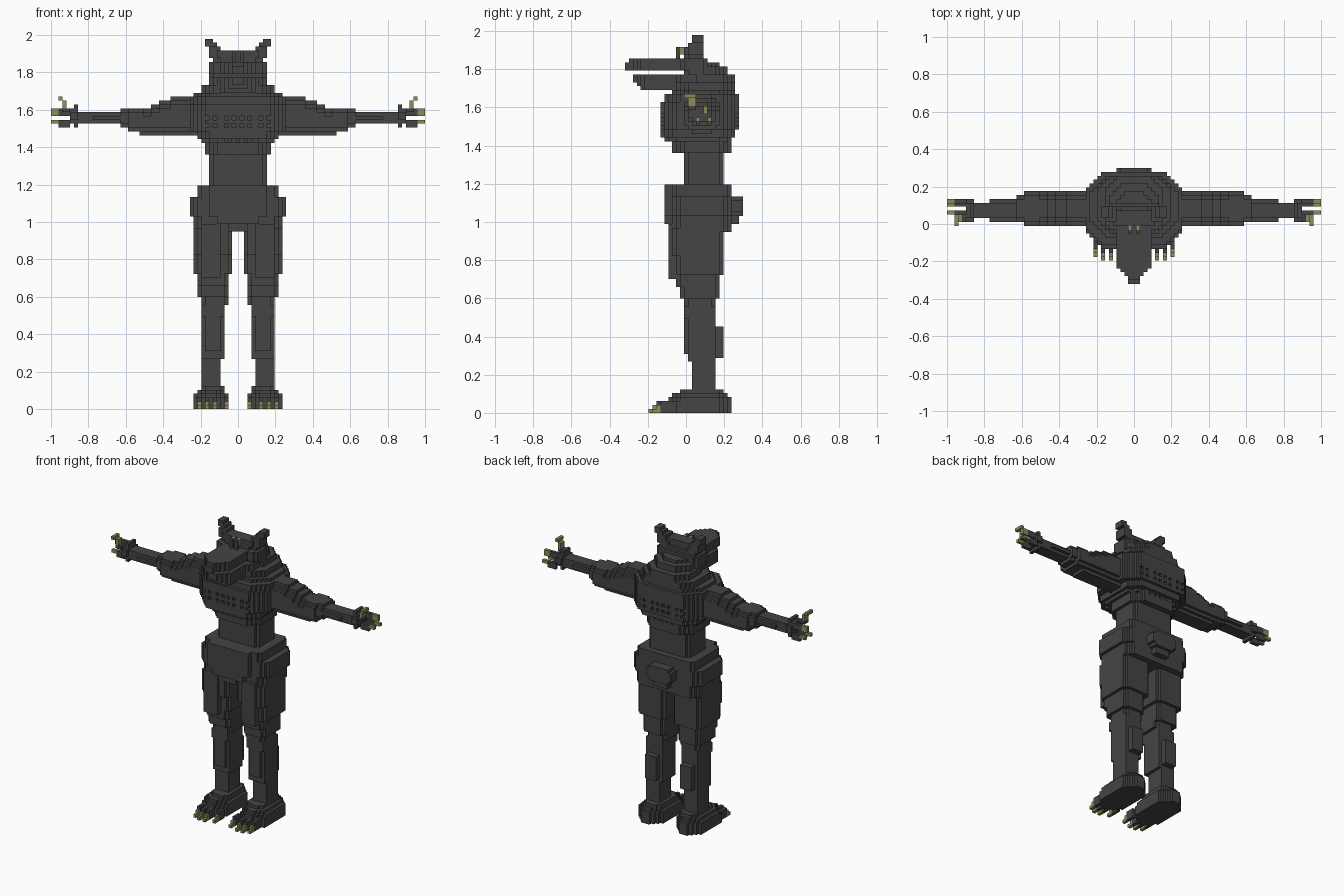
import bpy
import math

V = 2 / 97          # edge of one cube
cells = {}          # (i, j, k) -> (part, material index)


def span(a, b, shift):
    """Cube indices whose centres lie between a and b."""
    return range(math.ceil(a / V - shift - 1e-6), math.floor(b / V - shift + 1e-6) + 1)


def block(part, x, y, z, cut=0, mat=0, axis=2, mirror=True):
    """Box of cubes; cut chamfers the four corners around the given axis."""
    r = [span(*x, 0), span(*y, 0), span(*z, 0.5)]
    others = [a for a in range(3) if a != axis]
    for i in r[0]:
        for j in r[1]:
            for k in r[2]:
                c = (i, j, k)
                d = [min(c[a] - r[a][0], r[a][-1] - c[a]) for a in others]
                if sum(d) < cut:
                    continue
                cells[c] = (part, mat)
                if mirror:
                    cells[(-i, j, k)] = (part, mat)


def layers(part, rows):
    """Stack of centred slabs: z0, z1, half width, y0, y1, corner cut."""
    for z0, z1, h, y0, y1, cut in rows:
        block(part, (-h, h), (y0, y1), (z0, z1), cut)


# barrel chest and hunched upper back
layers("torso", [
    (1.36, 1.42, .185, -.08, .23, 3), (1.42, 1.45, .205, -.12, .24, 3),
    (1.45, 1.48, .225, -.135, .25, 3), (1.48, 1.62, .265, -.135, .27, 4),
    (1.62, 1.66, .265, -.12, .27, 4), (1.66, 1.70, .245, -.08, .26, 4),
    (1.70, 1.73, .20, -.06, .255, 3), (1.73, 1.77, .16, -.02, .25, 3),
    (1.77, 1.81, .14, 0, .21, 3), (1.81, 1.84, .10, 0, .17, 2)])
layers("waist", [(1.16, 1.37, .155, -.015, .19, 1)])

# small hollows between ribs on the chest and back
for z in (1.44, 1.51, 1.55):
    for n in (1, 3, 6, 8):
        for s in (-1, 1):
            row = [c for c in cells if c[0] == s * n and c[2] == int(z / V)]
            front, back = min(c[1] for c in row), max(c[1] for c in row)
            for j in (front, back):
                cells.pop((s * n, j, int(z / V)), None)

# hips, front flap and rear stub
layers("hips", [
    (.95, 1.04, .235, -.08, .245, 2), (1.04, 1.13, .265, -.08, .245, 2),
    (1.13, 1.19, .215, -.08, .245, 1)])
block("front_flap", (-.15, .15), (-.105, -.07), (1.03, 1.19))
block("front_flap", (-.11, .11), (-.105, -.07), (.99, 1.03))
block("front_flap", (-.05, .05), (-.10, -.06), (.95, .99))
block("tail_stub", (-.095, .095), (.24, .30), (1.03, 1.13), 1, axis=1)
block("tail_stub", (-.06, .06), (.24, .28), (1.00, 1.03))

# legs: x0, x1, y0, y1, z0, z1, cut
for x0, x1, y0, y1, z0, z1, cut in [
        (.04, .235, -.08, .205, .82, .96, 1), (.04, .235, -.06, .19, .73, .82, 1),
        (.045, .215, -.06, .175, .66, .73, 1), (.06, .215, -.04, .17, .60, .66, 1),
        (.06, .205, -.02, .155, .55, .60, 1), (.07, .19, -.01, .155, .50, .55, 0),
        (.07, .19, .02, .155, .26, .50, 0), (.09, .19, .03, .155, .08, .26, 0),
        (.09, .17, .15, .195, .29, .46, 0), (.09, .17, .0, .03, .30, .50, 0)]:
    block("legs", (x0, x1), (y0, y1), (z0, z1), cut)
block("thigh_pads", (.10, .20), (-.085, -.05), (.70, .98))

# feet with four toes and claws
for x0, x1, y0, y1, z0, z1, cut in [
        (.05, .245, -.12, .235, 0, .06, 3), (.05, .245, -.10, .235, .06, .08, 3),
        (.07, .225, -.08, .215, .08, .10, 2), (.08, .205, -.04, .195, .10, .125, 1)]:
    block("feet", (x0, x1), (y0, y1), (z0, z1), cut)
for x in (3, 5, 7, 9):
    cx = (x + (x > 4)) * V
    reach = -.15 if x in (5, 7) else -.13
    block("toes", (cx - .012, cx + .012), (reach, -.08), (0, .065))
    block("toe_claws", (cx - .005, cx + .005), (reach - .05, reach - .005), (0, .025), mat=1)
    block("toe_claws", (cx - .005, cx + .005), (reach - .025, reach - .005), (.02, .045), mat=1)

# arms tapering outwards: x0, x1, y0, y1, z0, z1
for x0, x1, y0, y1, z0, z1, cut in [
        (.20, .36, 0, .18, 1.46, 1.67, 2), (.34, .42, 0, .18, 1.46, 1.65, 2),
        (.40, .46, 0, .18, 1.46, 1.63, 2), (.44, .52, 0, .18, 1.46, 1.615, 2),
        (.50, .58, .0, .165, 1.485, 1.61, 1), (.56, .63, .02, .145, 1.50, 1.61, 1),
        (.62, .77, .02, .14, 1.52, 1.59, 1), (.76, .87, .04, .12, 1.52, 1.58, 0)]:
    block("arms", (x0, x1), (y0, y1), (z0, z1), cut, axis=0)

# hands, fingers and claws
block("hands", (.855, .905), (.02, .14), (1.52, 1.60), 1, axis=0)
block("hands", (.865, .885), (.04, .12), (1.50, 1.62))
for y, z, x1 in [(.125, 1.535, .95), (.06, 1.535, .96), (.10, 1.585, .95)]:
    block("fingers", (.90, x1), (y - .012, y + .012), (z - .02, z + .02))
    block("finger_claws", (x1, 1.0), (y - .014, y + .014), (z - .018, z + .018), mat=1)
block("thumbs", (.89, .94), (.015, .045), (1.58, 1.61))
block("thumb_claws", (.925, .945), (.015, .045), (1.61, 1.65), mat=1)
block("thumb_claws", (.94, .96), (.0, .045), (1.64, 1.67), mat=1)

# head with open jaws
layers("head", [
    (1.70, 1.77, .125, -.08, .12, 2), (1.77, 1.80, .155, -.01, .12, 1),
    (1.80, 1.85, .145, -.04, .12, 1), (1.85, 1.88, .105, -.02, .10, 1),
    (1.88, 1.92, .105, .0, .08, 0)])
layers("upper_jaw", [
    (1.80, 1.835, .035, -.31, 0, 0), (1.80, 1.855, .055, -.29, 0, 1),
    (1.80, 1.855, .09, -.25, 0, 1)])
layers("lower_jaw", [
    (1.735, 1.77, .035, -.285, 0, 0), (1.715, 1.77, .055, -.265, 0, 0),
    (1.70, 1.755, .085, -.23, 0, 1), (1.755, 1.77, .085, -.23, 0, 1)])
block("eyes", (.015, .025), (-.03, -.01), (1.885, 1.92), mat=1)
block("brow", (.015, .025), (-.05, -.03), (1.85, 1.92))

# stepped ears
for x0, x1, y0, y1, z0, z1 in [
        (.08, .13, .02, .09, 1.84, 1.90), (.10, .15, .02, .09, 1.885, 1.93),
        (.12, .16, .04, .09, 1.92, 1.96), (.14, .18, .04, .09, 1.94, 1.985)]:
    block("ears", (x0, x1), (y0, y1), (z0, z1))

# flat colours
mats = []
for name, col in [("charcoal", (.058, .058, .058, 1)), ("olive_claw", (.27, .26, .10, 1))]:
    m = bpy.data.materials.new(name)
    m.diffuse_color = col
    mats.append(m)

# outer faces only, one mesh for each part
AXES = [(1, 0, 0), (0, 1, 0), (0, 0, 1)]
meshes = {}
for c, (part, mat) in cells.items():
    verts, faces = meshes.setdefault(part, ({}, []))
    for a in range(3):
        for s in (-1, 1):
            n = tuple(c[t] + s * AXES[a][t] for t in range(3))
            if n in cells:
                continue
            b, d = (a + 1) % 3, (a + 2) % 3
            quad = []
            for u, w in ((0, 0), (1, 0), (1, 1), (0, 1))[::s]:
                p = list(c)
                p[a] += (s + 1) // 2
                p[b] += u
                p[d] += w
                quad.append(verts.setdefault(tuple(p), len(verts)))
            faces.append((quad, mat))

for part, (verts, faces) in meshes.items():
    me = bpy.data.meshes.new(part)
    me.from_pydata([((i - .5) * V, (j - .5) * V, k * V) for i, j, k in verts],
                   [], [f[0] for f in faces])
    for m in mats:
        me.materials.append(m)
    for poly, f in zip(me.polygons, faces):
        poly.material_index = f[1]
    ob = bpy.data.objects.new(part, me)
    bpy.context.collection.objects.link(ob)
